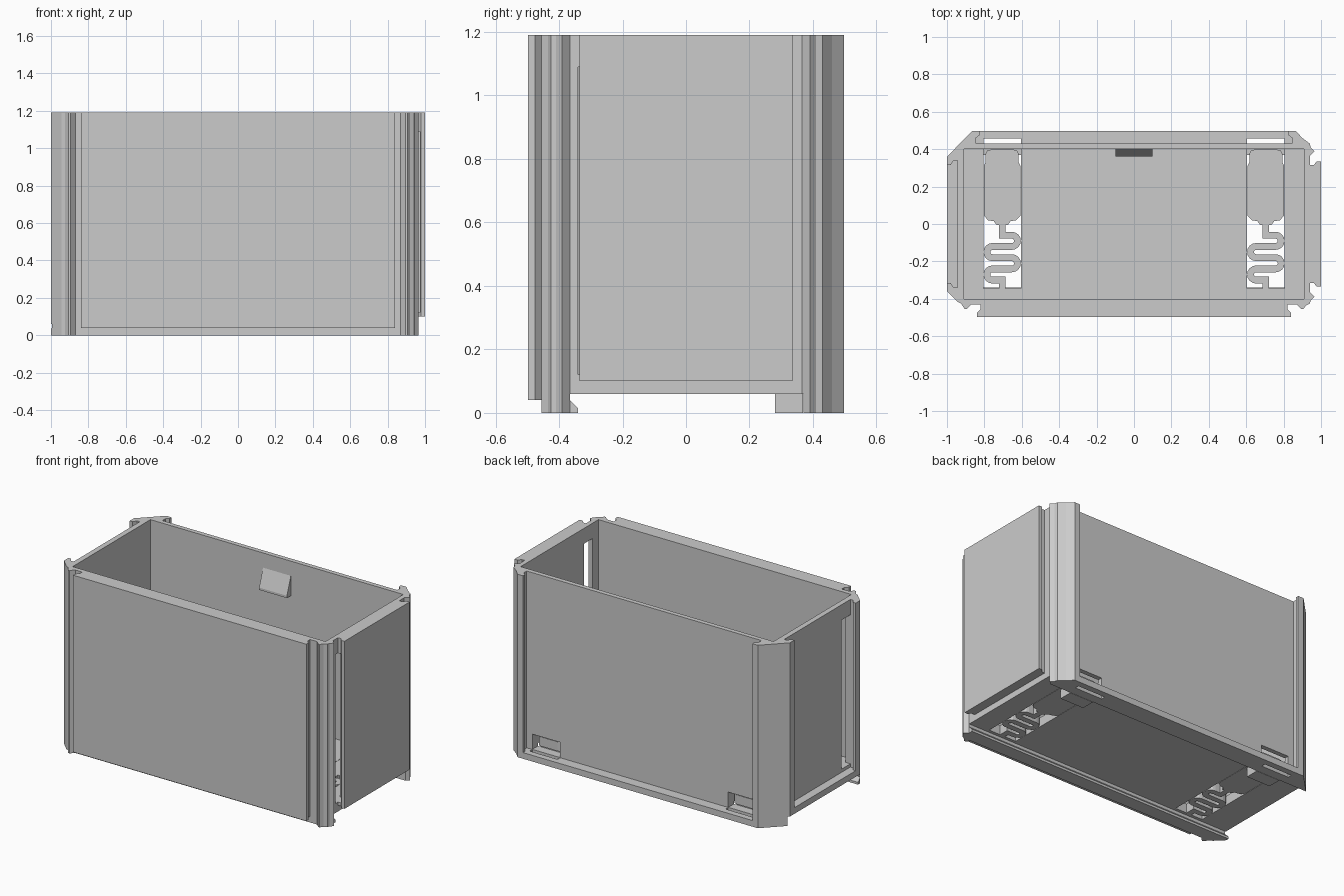
import bpy, bmesh, math
from mathutils import Vector

cube = bpy.data.objects.get("Cube")
if cube:
    bpy.data.objects.remove(cube, do_unlink=True)

grey = bpy.data.materials.new("plain grey")
grey.use_nodes = True
COLOUR = (0.6, 0.6, 0.6, 1)
grey.diffuse_color = COLOUR
grey.node_tree.nodes["Principled BSDF"].inputs["Base Color"].default_value = COLOUR

HEIGHT = 1.19
FLOOR_TOP = 0.12
FLOOR_LOW = 0.06


def prism(name, pts, lo, hi, axis="z"):
    """Extrude a flat outline: (x, y) along z, or (y, z) along x."""
    bm = bmesh.new()
    place = (lambda p, h: (p[0], p[1], h)) if axis == "z" else (lambda p, h: (h, p[0], p[1]))
    low = [bm.verts.new(place(p, lo)) for p in pts]
    top = [bm.verts.new(place(p, hi)) for p in pts]
    bm.faces.new(low)
    bm.faces.new(top)
    n = len(pts)
    for i in range(n):
        j = (i + 1) % n
        bm.faces.new((low[i], low[j], top[j], top[i]))
    bmesh.ops.recalc_face_normals(bm, faces=bm.faces)
    mesh = bpy.data.meshes.new(name)
    bm.to_mesh(mesh)
    bm.free()
    mesh.materials.append(grey)
    obj = bpy.data.objects.new(name, mesh)
    bpy.context.collection.objects.link(obj)
    return obj


def box(name, x0, x1, y0, y1, z0, z1):
    return prism(name, [(x0, y0), (x1, y0), (x1, y1), (x0, y1)], z0, z1)


def combine(target, tool, operation="DIFFERENCE"):
    """Apply a boolean and drop the tool."""
    tool.hide_render = True
    mod = target.modifiers.new("cut", "BOOLEAN")
    mod.operation = operation
    mod.solver = "EXACT"
    mod.object = tool
    bpy.context.view_layer.objects.active = target
    bpy.ops.object.modifier_apply(modifier=mod.name)
    bpy.data.objects.remove(tool, do_unlink=True)


def mirrored(half, axis):
    """Close a half outline by reflecting it across one axis."""
    flip = (lambda p: (-p[0], p[1])) if axis == "x" else (lambda p: (p[0], -p[1]))
    return half + [flip(p) for p in reversed(half)]


def ribbon(path, width):
    """Outline of a band of constant width along a path."""
    path = [Vector(p) for p in path]
    left, right = [], []
    for i, p in enumerate(path):
        a = (p - path[i - 1]).normalized() if i else None
        b = (path[i + 1] - p).normalized() if i + 1 < len(path) else a
        a = a or b
        t = (a + b).normalized()
        n = Vector((-t.y, t.x)) * (width / 2 / max(t.dot(a), 0.5))
        left.append(p + n)
        right.append(p - n)
    return left + right[::-1]


# Body outline, with pointed corner ribs beside the mating faces
outline = [
    (-1, 0.36), (-1, -0.36), (-0.945, -0.415), (-0.925, -0.425),
    (-0.905, -0.455), (-0.895, -0.455), (-0.87, -0.43),
    (0.87, -0.43), (0.895, -0.455), (0.905, -0.455), (0.92, -0.435),
    (0.94, -0.425), (0.945, -0.41), (0.965, -0.39), (0.94, -0.365),
    (0.94, 0.365), (0.965, 0.39), (0.945, 0.41), (0.94, 0.43),
    (0.9, 0.46), (0.865, 0.497), (-0.865, 0.497),
]
body = prism("case_body", outline, 0, HEIGHT)

# Dovetail plates on the front and right faces
front_plate = prism("front_plate", mirrored(
    [(0.82, -0.415), (0.82, -0.455), (0.84, -0.475), (0.84, -0.497)], "x"), 0.04, HEIGHT)
right_plate = prism("right_plate", mirrored(
    [(0.925, 0.315), (0.96, 0.315), (0.978, 0.335), (1, 0.335)], "y"), 0.1, HEIGHT)
combine(body, front_plate, "UNION")
combine(body, right_plate, "UNION")

# Matching grooves in the back and left faces, above a bottom ledge
combine(body, prism("back_groove", mirrored(
    [(0.845, 0.43), (0.845, 0.46), (0.825, 0.475), (0.825, 0.6)], "x"), 0.04, 1.3))
combine(body, prism("left_groove", mirrored(
    [(-0.945, 0.34), (-0.965, 0.34), (-0.98, 0.315), (-1.1, 0.315)], "y"), 0.1, 1.3))

# Open interior and the rail channel underneath with its hooked front lip
combine(body, box("cavity", -0.91, 0.91, -0.4, 0.4, FLOOR_TOP, 1.3))
combine(body, prism("rail_channel", [
    (-0.34, -0.1), (-0.34, 0.015), (-0.365, 0.04), (-0.365, FLOOR_LOW),
    (0.37, FLOOR_LOW), (0.37, -0.1)], -1.2, 1.2, "x"))

# Tall slots in the side walls near the front
for x0, x1 in ((0.88, 0.972), (-0.96, -0.88)):
    combine(body, box("side_slot", x0, x1, -0.34, -0.25, 0.121, 1.09))

# Spring clips sliding in floor openings
RUNS, STEP, REACH = 5, 0.06, 0.052
path = [(0, 0.02), (0, -0.06)]
for k in range(RUNS - 1):
    side = 1 if k % 2 == 0 else -1
    mid = -0.06 - STEP * (k + 0.5)
    for s in range(9):
        ang = math.pi / 2 - math.pi * s / 8
        path.append((side * (REACH + STEP / 2 * math.cos(ang)),
                     mid + STEP / 2 * math.sin(ang)))
path += [(0, -0.06 - STEP * (RUNS - 1)), (0, -0.35)]
spring_outline = ribbon(path, 0.036)

slider_outline = mirrored([
    (0.03, -0.005), (0.045, 0.015), (0.075, 0.02), (0.098, 0.045), (0.098, 0.31),
    (0.088, 0.33), (0.088, 0.375), (0.08, 0.392), (0.06, 0.398)], "x")

for label, cx in (("left", 0.705), ("right", -0.705)):
    x0, x1 = cx - 0.1, cx + 0.1
    combine(body, box("clip_opening", x0, x1, -0.365, 0.401, 0.04, 0.14))
    combine(body, box("clip_window", x0, x1, 0.38, 0.46, 0.041, 0.14))
    combine(body, box("ledge_slot", x0, x1, 0.43, 0.457, -0.1, 0.06))
    for part, pts, lo in (("slider", slider_outline, FLOOR_LOW),
                          ("spring", spring_outline, FLOOR_LOW)):
        prism(f"{label}_clip_{part}", [(cx + p[0], p[1]) for p in pts], lo, FLOOR_TOP)
    box(f"{label}_clip_foot", cx - 0.085, cx + 0.085, 0.28, 0.368, 0, FLOOR_LOW)
    box(f"{label}_clip_anchor", x0, x1, -0.366, -0.345, FLOOR_LOW, FLOOR_TOP)

# Snap wedge inside the back wall
prism("snap_wedge", [(0.402, 1.1), (0.36, 0.98), (0.36, 0.965), (0.402, 0.965)],
      -0.1, 0.1, "x")
